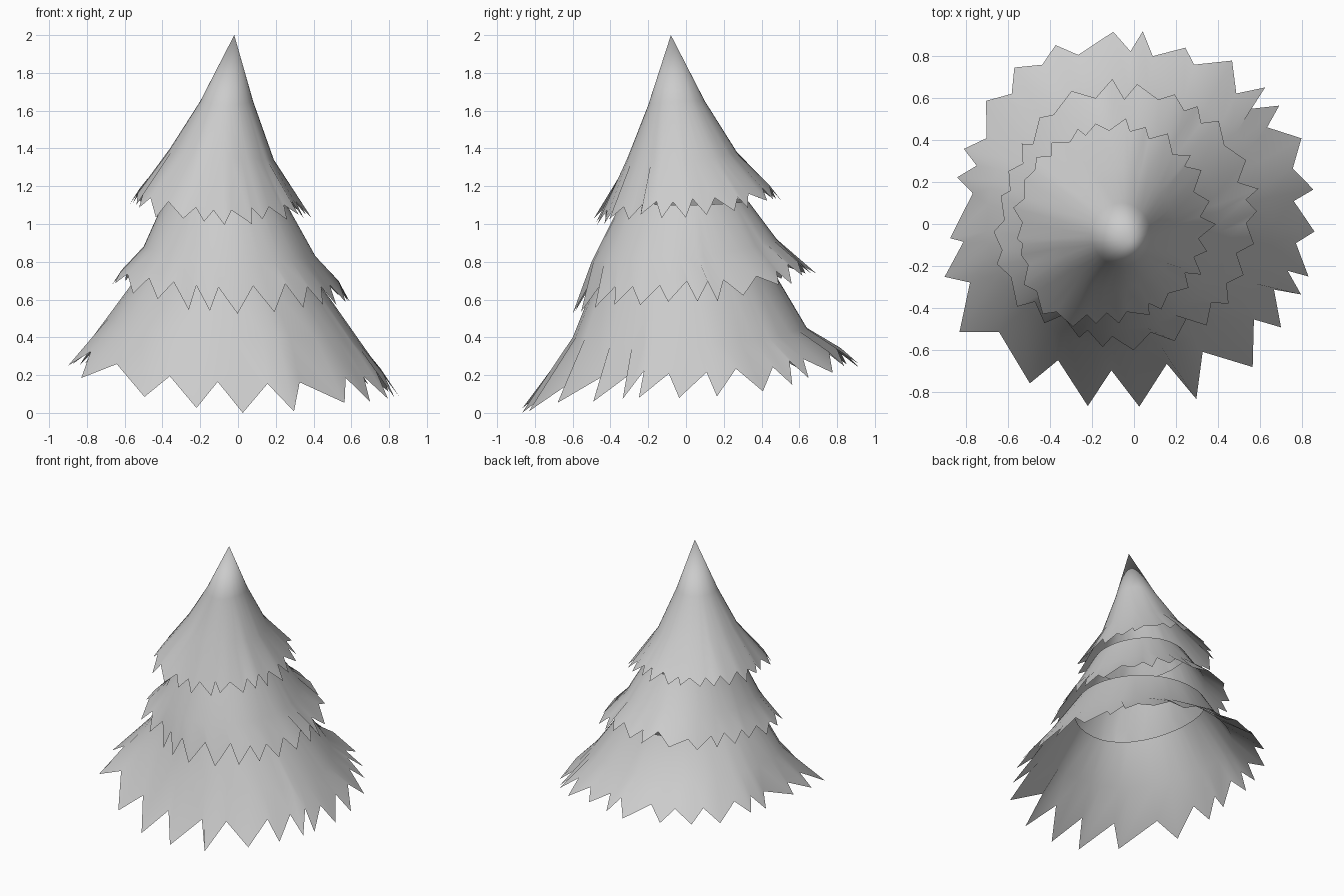
import bpy, bmesh, random
from math import cos, sin, radians, exp

if "Cube" in bpy.data.objects:
    bpy.data.objects.remove(bpy.data.objects["Cube"])

random.seed(7)


def ring_point(ring, deg, out=1.0, dz=0.0):
    """Point on a tilted oval: ring = (x0, x1, y0, y1, zleft, zright, zfront, zback)."""
    x0, x1, y0, y1, zl, zr, zf, zb = ring
    c, s = cos(radians(deg)), sin(radians(deg))
    x = (x0 + x1) / 2 + (x1 - x0) / 2 * c * out
    y = (y0 + y1) / 2 + (y1 - y0) / 2 * s * out
    zx, zy = (zr if c > 0 else zl), (zb if s > 0 else zf)
    z = zx * c * c + zy * s * s + dz
    return x, y, max(z, 0.0)


def even_tips(n):
    return [(i + random.uniform(-0.25, 0.25)) * 360 / n for i in range(n)]


def bulge(deg, lobes):
    """Outward swelling of the skirt near the given (angle, amount) lobes."""
    return sum(k * exp(-(((deg - a + 180) % 360 - 180) / 22) ** 2) for a, k in lobes)


def tier(name, rings, valley, tip, tips, lobes, apex=None):
    """Open skirt: smooth rings above, a jagged rim of teeth below."""
    bm = bmesh.new()
    angles = []
    for i, a in enumerate(tips):
        gap = (tips[(i + 1) % len(tips)] - a) % 360
        angles += [(a, True), (a + gap * random.uniform(0.3, 0.7), False)]
    rows = [[bm.verts.new(ring_point(r, a)) for a, _ in angles] for r in rings]
    rim = []
    for a, is_tip in angles:
        out = 1 + bulge(a, lobes) + random.uniform(-0.03, 0.02)
        rim.append(bm.verts.new(ring_point(tip if is_tip else valley, a, out,
                                           random.uniform(-0.01, 0.02))))
    rows.append(rim)
    n = len(angles)
    for up, low in zip(rows, rows[1:]):
        for i in range(n):
            j = (i + 1) % n
            bm.faces.new((up[i], low[i], low[j], up[j]))
    if apex:
        top = bm.verts.new(apex)
        for i in range(n):
            bm.faces.new((top, rows[0][i], rows[0][(i + 1) % n]))
    for f in bm.faces:
        f.smooth = True
    mesh = bpy.data.meshes.new(name)
    bm.to_mesh(mesh)
    bm.free()
    ob = bpy.data.objects.new(name, mesh)
    bpy.context.collection.objects.link(ob)


# Pointed crown
tier("top_branches",
     [(-.20, .08, -.20, .10, 1.65, 1.65, 1.63, 1.65),
      (-.36, .19, -.31, .27, 1.40, 1.34, 1.35, 1.38)],
     (-.54, .32, -.43, .45, 1.17, 1.12, 1.08, 1.19),
     (-.57, .38, -.48, .50, 1.11, 1.04, 1.00, 1.13),
     even_tips(25), [(232, 0.14)], (-.02, -.08, 2.0))

# Middle skirt, open at the top
tier("middle_branches",
     [(-.37, .26, -.34, .33, 1.17, 1.10, 1.12, 1.12),
      (-.50, .41, -.50, .48, .88, .83, .80, .92)],
     (-.60, .53, -.53, .60, .75, .68, .66, .80),
     (-.64, .60, -.60, .67, .69, .58, .52, .73),
     even_tips(25), [(206, 0.12), (118, 0.05)])

# Wide bottom skirt, teeth spaced unevenly
tier("bottom_branches",
     [(-.50, .40, -.48, .48, .77, .73, .70, .72),
      (-.70, .66, -.60, .64, .50, .36, .40, .45)],
     (-.79, .77, -.70, .81, .34, .21, .16, .35),
     (-.88, .87, -.88, .90, .25, .09, .00, .25),
     [10, 26, 38, 45, 58, 73, 87, 96, 114, 128, 141, 157, 166, 185, 196, 212,
      237, 256, 272, 290, 310, 325, 337, 343, 357], [(212, 0.12), (128, 0.07)])
